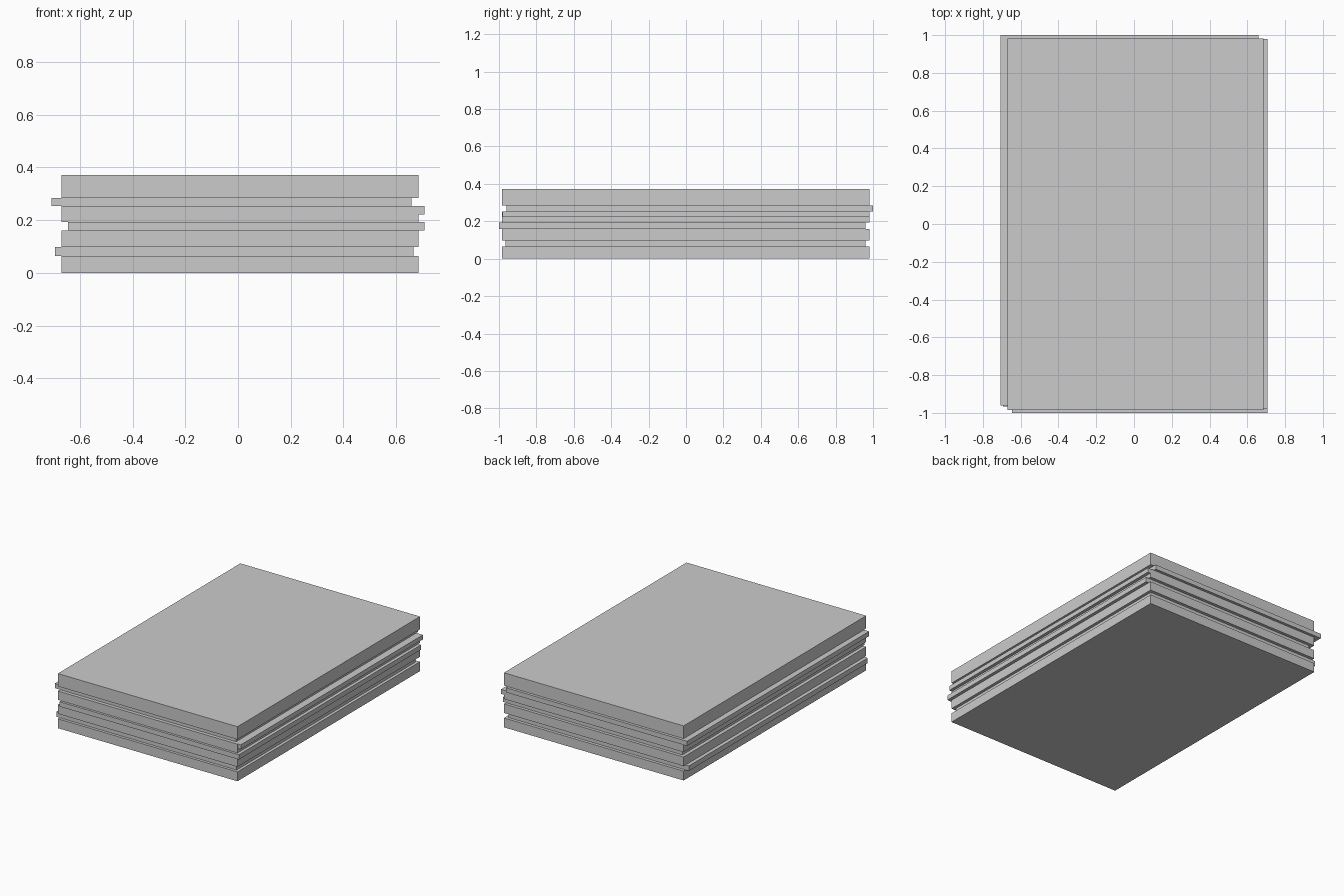
import bpy

cube = bpy.data.objects.get("Cube")
if cube:
    bpy.data.objects.remove(cube, do_unlink=True)

grey = bpy.data.materials.new("plain grey")
grey.use_nodes = True
colour = (0.6, 0.6, 0.6, 1)
grey.diffuse_color = colour
grey.node_tree.nodes["Principled BSDF"].inputs["Base Color"].default_value = colour


def slab(name, x, y, z):
    """Flat rectangular board filling the given (low, high) ranges."""
    ranges = (x, y, z)
    bpy.ops.mesh.primitive_cube_add(size=1, location=[(a + b) / 2 for a, b in ranges])
    board = bpy.context.object
    board.name = name
    board.scale = [b - a for a, b in ranges]
    bpy.ops.object.transform_apply(location=False, rotation=False, scale=True)
    board.data.materials.append(grey)


# Thick boards, all aligned
wide, deep = (-0.669, 0.685), (-0.984, 0.981)
for name, z in (("bottom_board", (0, 0.064)),
                ("lower_board", (0.098, 0.16)),
                ("upper_board", (0.193, 0.253)),
                ("top_board", (0.285, 0.372))):
    slab(name, wide, deep, z)

# Thin sheets, each slightly shifted between the boards
slab("lower_sheet", (-0.694, 0.665), (-0.965, 0.96), (0.064, 0.098))
slab("middle_sheet", (-0.645, 0.707), (-1, 0.96), (0.16, 0.193))
slab("side_sheet", (-0.645, 0.707), (-0.98, 0.98), (0.222, 0.253))
slab("upper_sheet", (-0.708, 0.658), (-0.96, 1), (0.253, 0.285))
